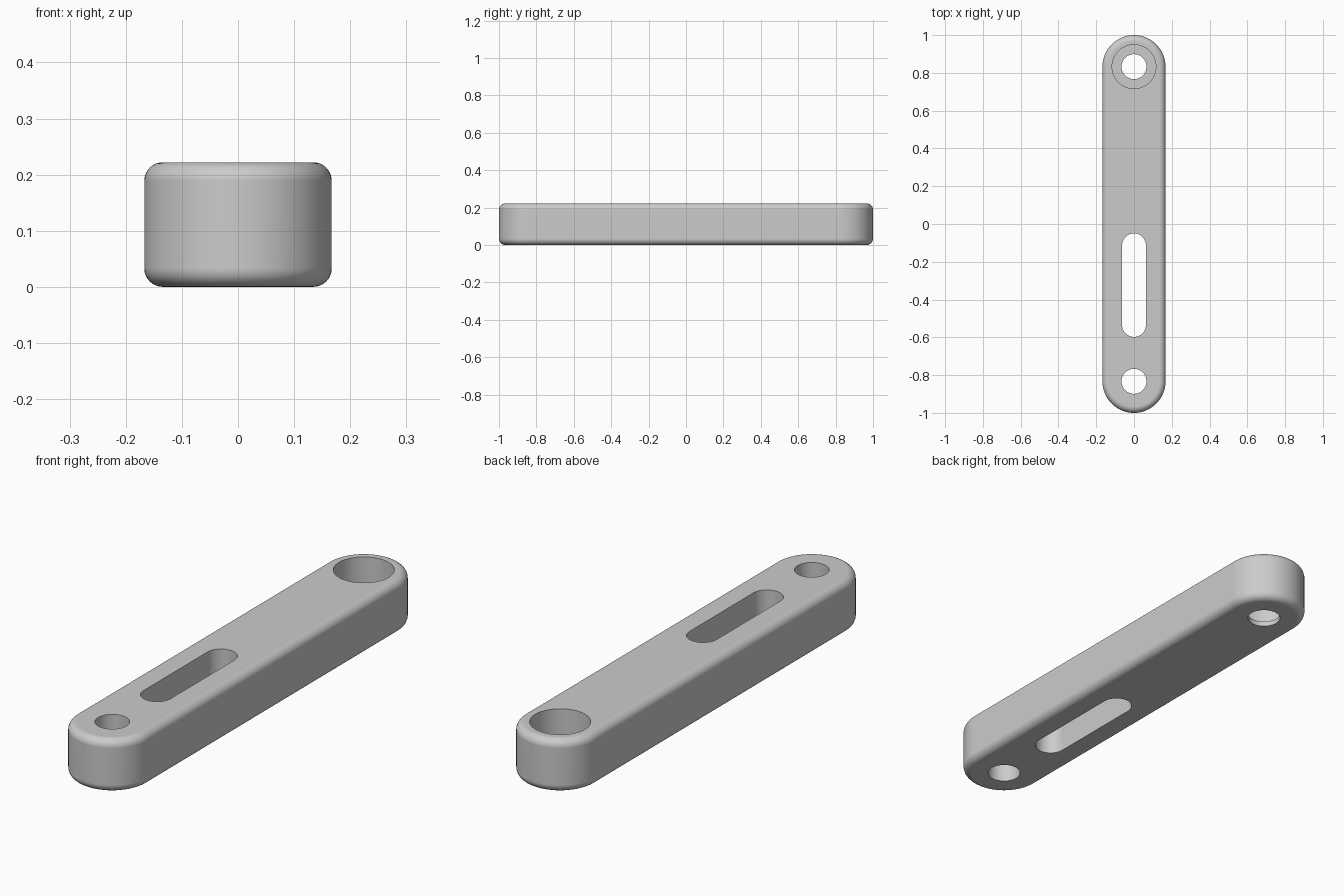
import bpy, bmesh, math

if "Cube" in bpy.data.objects:
    bpy.data.objects.remove(bpy.data.objects["Cube"], do_unlink=True)

HEIGHT, HALF_WIDTH, END_Y = 0.222, 0.167, 0.833


def material(name, colour):
    mat = bpy.data.materials.new(name)
    mat.use_nodes = True
    mat.diffuse_color = colour
    mat.node_tree.nodes["Principled BSDF"].inputs["Base Color"].default_value = colour
    return mat


def slot_prism(name, radius, y0, y1, z0, z1, steps=32):
    """Upright prism with a round-ended outline (a cylinder when y0 == y1)."""
    bm = bmesh.new()
    points = []
    for centre, start in ((y1, 0), (y0, math.pi)):
        for i in range(steps + (y0 != y1)):
            a = start + math.pi * i / steps
            points.append((radius * math.cos(a), centre + radius * math.sin(a), z0))
    base = bm.faces.new([bm.verts.new(p) for p in points])
    top = bmesh.ops.extrude_face_region(bm, geom=[base])["geom"]
    bmesh.ops.translate(bm, vec=(0, 0, z1 - z0),
                        verts=[g for g in top if isinstance(g, bmesh.types.BMVert)])
    bmesh.ops.recalc_face_normals(bm, faces=bm.faces)
    mesh = bpy.data.meshes.new(name)
    bm.to_mesh(mesh)
    bm.free()
    obj = bpy.data.objects.new(name, mesh)
    bpy.context.collection.objects.link(obj)
    return obj


# Bar with rounded ends and filleted rims
bar = slot_prism("link_bar", HALF_WIDTH, -END_Y, END_Y, 0, HEIGHT)
bar.data.materials.append(material("plain grey", (0.6, 0.6, 0.6, 1)))
bevel = bar.modifiers.new("rim_fillet", "BEVEL")
bevel.width, bevel.segments = 0.033, 8
bevel.limit_method, bevel.angle_limit = "ANGLE", math.radians(40)

# Through holes, long slot and deep counterbore
cutters = [
    slot_prism("front_hole_cutter", 0.066, -END_Y, -END_Y, -0.1, 0.4),
    slot_prism("back_hole_cutter", 0.066, END_Y, END_Y, -0.1, 0.4),
    slot_prism("slot_cutter", 0.063, -0.535, -0.113, -0.1, 0.4),
    slot_prism("counterbore_cutter", 0.116, END_Y, END_Y, 0.022, 0.4),
]
for cutter in cutters:
    cut = bar.modifiers.new(cutter.name, "BOOLEAN")
    cut.operation, cut.solver, cut.object = "DIFFERENCE", "EXACT", cutter

bpy.ops.object.select_all(action="DESELECT")
bar.select_set(True)
bpy.context.view_layer.objects.active = bar
for name in [m.name for m in bar.modifiers]:
    bpy.ops.object.modifier_apply(modifier=name)
for cutter in cutters:
    bpy.data.objects.remove(cutter, do_unlink=True)

# Smooth curved walls, crisp hole rims, even flat faces
bpy.ops.object.shade_smooth_by_angle(angle=math.radians(30))
flat = bar.modifiers.new("even_normals", "WEIGHTED_NORMAL")
flat.keep_sharp = True
